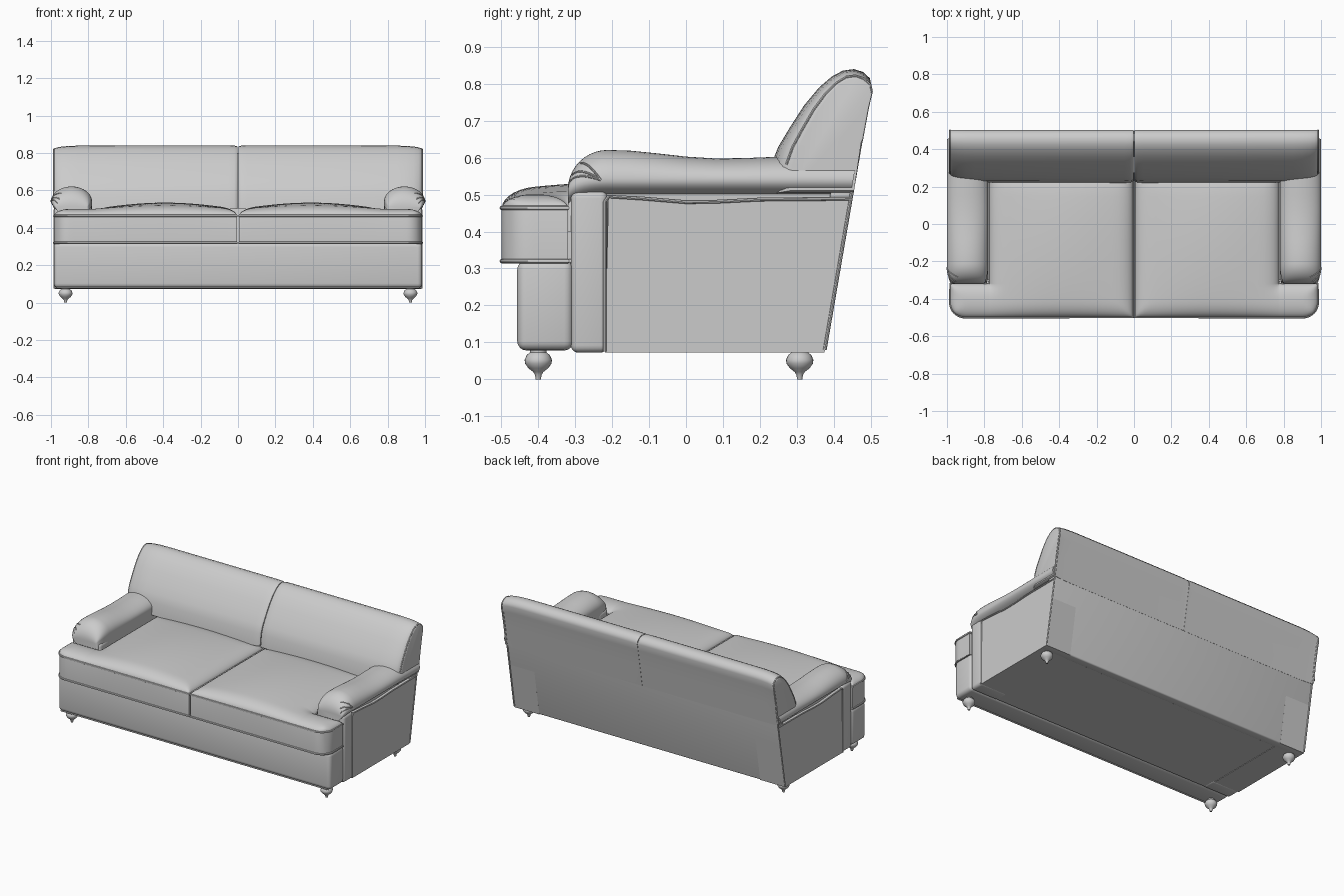
import bpy, bmesh
from math import sin, cos, pi, radians, hypot, sqrt

if "Cube" in bpy.data.objects:
    bpy.data.objects.remove(bpy.data.objects["Cube"])


def finish(name, bm, mirror=True, bevel=0.0, mirror_y=False):
    """Turn a bmesh into a smooth object, optionally bevelled and mirrored."""
    bmesh.ops.recalc_face_normals(bm, faces=bm.faces[:])
    me = bpy.data.meshes.new(name)
    bm.to_mesh(me)
    bm.free()
    ob = bpy.data.objects.new(name, me)
    bpy.context.collection.objects.link(ob)
    if bevel:
        b = ob.modifiers.new("bevel", 'BEVEL')
        b.width, b.segments, b.limit_method = bevel, 4, 'ANGLE'
        b.angle_limit = radians(40)
    if mirror:
        m = ob.modifiers.new("mirror", 'MIRROR')
        m.use_mirror_merge = False
    polish(ob)
    return ob


def polish(ob):
    bpy.ops.object.select_all(action='DESELECT')
    ob.select_set(True)
    bpy.context.view_layer.objects.active = ob
    bpy.ops.object.convert(target='MESH')
    bpy.ops.object.shade_smooth_by_angle(angle=radians(40))


def loft(name, sections, mirror=True, bevel=0.0, closed=True):
    """Skin a list of equal-length closed sections and cap both ends."""
    bm = bmesh.new()
    rings = [[bm.verts.new(p) for p in s] for s in sections]
    n = len(rings[0])
    for a, b in zip(rings, rings[1:]):
        for i in range(n):
            j = (i + 1) % n
            bm.faces.new((a[i], a[j], b[j], b[i]))
    bm.faces.new(rings[0])
    bm.faces.new(rings[-1])
    return finish(name, bm, mirror, bevel)


def prism(name, profile, x0, x1, mirror=True, bevel=0.0):
    """Extrude a (y, z) profile along x."""
    return loft(name, [[(x, y, z) for y, z in profile] for x in (x0, x1)], mirror, bevel)


def piping(name, pts, r=0.005, cyclic=False, mirror=True):
    cu = bpy.data.curves.new(name, 'CURVE')
    cu.dimensions, cu.bevel_depth, cu.bevel_resolution = '3D', r, 2
    sp = cu.splines.new('POLY')
    sp.points.add(len(pts) - 1)
    for p, c in zip(sp.points, pts):
        p.co = (*c, 1)
    sp.use_cyclic_u = cyclic
    ob = bpy.data.objects.new(name, cu)
    bpy.context.collection.objects.link(ob)
    if mirror:
        ob.modifiers.new("mirror", 'MIRROR').use_mirror_merge = False
    polish(ob)


def rect(y0, y1, z0, z1):
    return [(y0, z0), (y1, z0), (y1, z1), (y0, z1)]


def back_y(z):
    return 0.375 + (z - 0.075) * 0.172


# Frame: base, raked back panel, side panels, front rail
prism("base", [(-0.3, 0.075), (0.37, 0.075), (0.41, 0.32), (-0.3, 0.32)], -0.965, 0.965, False)
prism("back_panel", [(0.32, 0.072), (back_y(0.072), 0.072), (back_y(0.8), 0.8), (0.44, 0.8)],
      -0.98, 0.98, False, 0.008)
top_line = [(-0.21, 0.495), (-0.12, 0.49), (0.0, 0.48), (0.08, 0.481), (0.2, 0.487), (0.446, 0.489)]
prism("side_panel", [(0.375, 0.072), (-0.22, 0.072)] + top_line, 0.8, 0.981)
prism("front_rail", rect(-0.457, -0.305, 0.078, 0.322), -0.985, 0.985, False, 0.025)
prism("arm_front_post", rect(-0.312, -0.212, 0.072, 0.51), 0.78, 0.985, True, 0.02)
piping("side_piping", [(0.982, -0.22, 0.075), (0.982, -0.22, 0.48)] +
       [(0.982, y, z) for y, z in top_line])
piping("front_rail_piping", [(-0.97, -0.448, 0.08), (0.97, -0.448, 0.08)], 0.004, mirror=False)
piping("back_piping", [(0.98, back_y(0.08), 0.08), (0.98, back_y(0.79), 0.79)])


# Rolled arms: domed at the front, following a gentle dip to the back
def arm_pt(s, y, drop, a):
    w = 0.082 + 0.028 * s
    zc, rz = 0.51 + 0.03 * s, 0.004 + 0.077 * s - drop
    if a < 0:
        rz = 0.05
    return (0.89 + w * cos(a), y, zc + rz * sin(a))


def arm_section(s, y, drop=0.0, shear=0.0):
    pts = [arm_pt(s, y, drop, radians(-50 + 230 * i / 26)) for i in range(27)]
    pts = pts + [(0.785, y, 0.40), (0.96, y, 0.40)]
    return [(px, py + shear * (pz - 0.5), pz) for px, py, pz in pts]


DOME = [radians(t) for t in range(0, 91, 9)]
arm = [arm_section(sin(t), -0.212 - 0.108 * cos(t)) for t in DOME]
arm += [arm_section(1, y, d) for y, d in
        ((-0.15, 0.002), (-0.08, 0.009), (0.0, 0.018), (0.08, 0.023), (0.16, 0.022), (0.26, 0.018))]
arm += [arm_section(1, 0.446, 0.018, 0.172)]
loft("rolled_arm", arm)
# Gathered pleats fanning over the arm front
for k, (t_end, a_end) in enumerate(((14, 35), (28, 48), (48, 60))):
    line = []
    for i in range(9):
        f = i / 8
        t = radians(80 + (t_end - 80) * f)
        line.append(arm_pt(sin(t), -0.212 - 0.108 * cos(t), 0, radians(a_end * f)))
    piping(f"arm_pleat_{k + 1}", line, 0.003)

# T-shaped seat cushions with a crowned top
X0, X1, XL, Y0, Y1, YL, R = 0.005, 0.983, 0.775, -0.499, 0.27, -0.32, 0.08


def spaced(a, b, n):
    return [a + (b - a) * (1 - cos(pi * i / n)) / 2 for i in range(n + 1)]


def edge_distance(x, y):
    d = min(x - X0, y - Y0, X1 - x, Y1 - y)
    if y >= YL:
        return min(d, XL - x)
    return min(d, YL - y if x > XL else hypot(XL - x, YL - y))


def round_corner(x, y):
    u, v = (x - X1 + R) / R, (Y0 + R - y) / R
    if u > 0 and v > 0:
        return (X1 - R + R * u * sqrt(1 - v * v / 2), Y0 + R - R * v * sqrt(1 - u * u / 2))
    return (x, y)


def crown(x, y):
    e = 1 - min(max(edge_distance(x, y), 0) / 0.085, 1)
    hump = 0.0
    if x < XL:
        hump = sqrt(max(0, sin(pi * (y - Y0) / (Y1 - Y0)))) * max(0, sin(pi * (x - X0) / (XL - X0)))
    return 0.463 + 0.038 * sqrt(1 - e * e) + 0.034 * hump


xs = spaced(X0, XL, 24) + spaced(XL, X1, 14)[1:]
ys = spaced(Y0, YL, 14) + spaced(YL, Y1, 20)[1:]
bm = bmesh.new()
grid = {}


def seat_vert(i, j):
    if (i, j) not in grid:
        x, y = xs[i], ys[j]
        grid[i, j] = bm.verts.new((*round_corner(x, y), crown(x, y)))
    return grid[i, j]


for i in range(len(xs) - 1):
    for j in range(len(ys) - 1):
        if xs[i] < XL - 1e-6 or ys[j] < YL - 1e-6:
            bm.faces.new([seat_vert(i + a, j + b) for a, b in ((0, 0), (1, 0), (1, 1), (0, 1))])
new = bmesh.ops.extrude_face_region(bm, geom=bm.faces[:], use_keep_orig=True)
for v in new["geom"]:
    if isinstance(v, bmesh.types.BMVert):
        v.co.z = 0.318
finish("seat_cushion", bm)
corner = [(X1 - R + R * sin(a), Y0 + R - R * cos(a)) for a in [radians(9 * i) for i in range(11)]]
outline = [(X0, Y1), (X0, Y0)] + corner + [(X1, YL), (XL, YL), (XL, Y1)]
for label, z in (("top", 0.464), ("bottom", 0.32)):
    piping(f"seat_{label}_piping", [(x, y, z) for x, y in outline], 0.006, True)

# Back cushions: one bulging profile, pulled in at the outer end and centre seam
PROFILE = [(0.449, 0.5), (0.475, 0.65), (0.492, 0.75), (0.502, 0.795), (0.498, 0.815), (0.48, 0.832),
           (0.455, 0.84), (0.425, 0.836), (0.395, 0.82), (0.36, 0.79), (0.32, 0.742), (0.28, 0.68),
           (0.25, 0.63), (0.23, 0.58), (0.22, 0.5)]


def back_section(x, k):
    return [(x, 0.475 + (y - 0.475) * (k if y < 0.475 else 1), 0.6 + (z - 0.6) * (1 - (1 - k) * 0.45))
            for y, z in PROFILE]


STEPS = [(0.002, 0.955), (0.008, 0.98), (0.02, 0.993), (0.05, 1), (0.5, 1), (0.85, 0.995), (0.9, 0.98),
         (0.94, 0.95), (0.965, 0.91), (0.98, 0.865), (0.988, 0.80), (0.99, 0.76)]
loft("back_cushion", [back_section(x, k) for x, k in STEPS])
piping("back_end_piping", back_section(0.984, 0.83)[1:14], 0.004)

# Turned bun feet
FOOT = [(0.0, 0.0), (0.007, 0.0), (0.009, 0.012), (0.014, 0.02), (0.027, 0.03), (0.036, 0.043),
        (0.037, 0.053), (0.031, 0.066), (0.022, 0.073), (0.022, 0.082)]
for label, y in (("front_foot", -0.4), ("rear_foot", 0.308)):
    bm = bmesh.new()
    vs = [bm.verts.new((0.922 + r, y, z)) for r, z in FOOT]
    es = [bm.edges.new(p) for p in zip(vs, vs[1:])]
    bmesh.ops.spin(bm, geom=vs + es, cent=(0.922, y, 0), axis=(0, 0, 1), angle=2 * pi, steps=24)
    bmesh.ops.remove_doubles(bm, verts=bm.verts[:], dist=0.0001)
    finish(label, bm)
